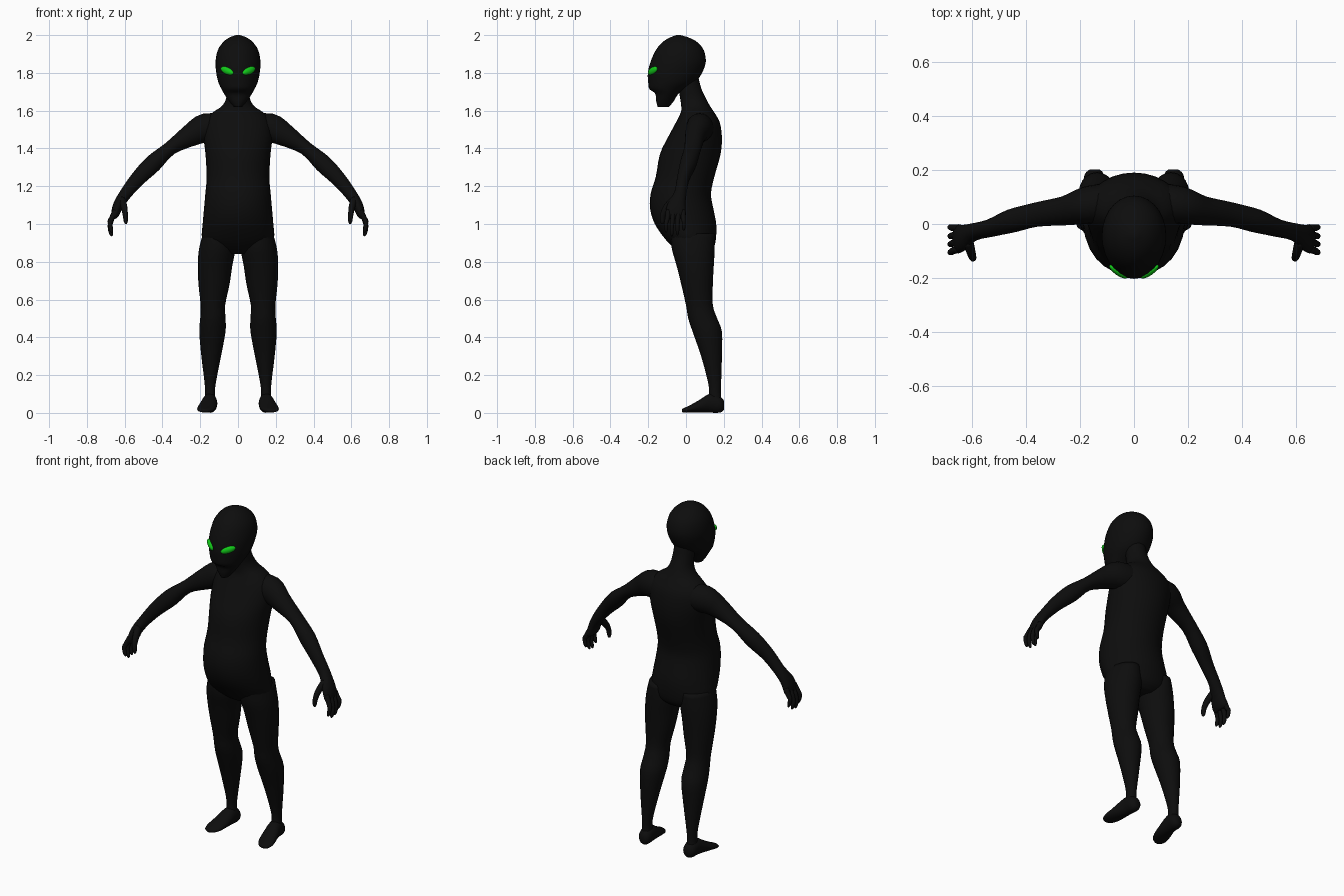
import bpy, bmesh, math
from mathutils import Vector

X, Y, Z = Vector((1, 0, 0)), Vector((0, 1, 0)), Vector((0, 0, 1))


def material(name, rgb):
    m = bpy.data.materials.new(name)
    m.diffuse_color = (*rgb, 1)
    return m


black = material("skin_black", (0.004, 0.004, 0.004))
green = material("eye_green", (0.006, 0.6, 0.01))


def smooth_path(rings, steps):
    """Catmull-Rom interpolation through the ring parameters."""
    r = [rings[0], *rings, rings[-1]]
    out = []
    for i in range(1, len(r) - 2):
        for s in range(steps):
            t = s / steps
            out.append([0.5 * (2 * b + (c - a) * t + (2 * a - 5 * b + 4 * c - d) * t * t
                               + (3 * b - a - 3 * c + d) * t ** 3)
                        for a, b, c, d in zip(r[i - 1], r[i], r[i + 1], r[i + 2])])
    return out + [list(rings[-1])]


def finish(ob, mat, mirror):
    ob.data.materials.append(mat)
    if mirror:
        ob.modifiers.new("mirror", 'MIRROR')
    for p in ob.data.polygons:
        p.use_smooth = True
    return ob


def loft(name, rings, axes=None, sides=20, steps=3, mirror=False):
    """Skin over elliptical rings (x, y, z, half_u, half_v).
    Without fixed axes the rings stand across the path."""
    rings = smooth_path(rings, steps)
    bm = bmesh.new()
    loops = []
    for i, (x, y, z, hu, hv) in enumerate(rings):
        if axes:
            u, v = axes
        else:
            a = Vector(rings[max(i - 1, 0)][:3])
            b = Vector(rings[min(i + 1, len(rings) - 1)][:3])
            t = (b - a).normalized()
            u = Y.cross(t).normalized()
            v = t.cross(u)
        c = Vector((x, y, z))
        loops.append([bm.verts.new(c + u * hu * math.cos(k * math.tau / sides)
                                   + v * hv * math.sin(k * math.tau / sides))
                      for k in range(sides)])
    for a, b in zip(loops, loops[1:]):
        for k in range(sides):
            j = (k + 1) % sides
            bm.faces.new((a[k], a[j], b[j], b[k]))
    bm.faces.new(loops[0])
    bm.faces.new(loops[-1])
    bmesh.ops.recalc_face_normals(bm, faces=bm.faces)
    me = bpy.data.meshes.new(name)
    bm.to_mesh(me)
    bm.free()
    ob = bpy.data.objects.new(name, me)
    bpy.context.collection.objects.link(ob)
    return finish(ob, black, mirror)


def upright(profile):
    """Rows of (z, half width, front y, back y) to centred rings."""
    return [(0, (f + b) / 2, z, w, (b - f) / 2) for z, w, f, b in profile]


# Torso and neck
loft("torso", upright([
    (0.84, 0.08, -0.02, 0.11), (0.87, 0.15, -0.06, 0.145), (0.92, 0.19, -0.11, 0.158),
    (1.00, 0.187, -0.165, 0.16), (1.08, 0.18, -0.19, 0.145), (1.16, 0.173, -0.187, 0.132),
    (1.25, 0.166, -0.16, 0.15), (1.37, 0.172, -0.138, 0.183), (1.46, 0.182, -0.095, 0.19),
    (1.54, 0.175, -0.052, 0.178), (1.59, 0.135, -0.028, 0.15), (1.62, 0.09, -0.025, 0.13),
    (1.66, 0.064, -0.03, 0.108), (1.72, 0.058, -0.04, 0.08), (1.80, 0.055, -0.05, 0.06)]),
    (X, Y), sides=28)

# Head with receding chin
loft("head", upright([
    (1.62, 0.022, -0.150, -0.09), (1.65, 0.047, -0.158, -0.065), (1.69, 0.074, -0.163, -0.04),
    (1.715, 0.088, -0.194, 0.0), (1.75, 0.104, -0.200, 0.05), (1.80, 0.115, -0.202, 0.085),
    (1.86, 0.119, -0.187, 0.105), (1.92, 0.107, -0.160, 0.094), (1.96, 0.081, -0.127, 0.063),
    (1.985, 0.050, -0.09, 0.02), (2.0, 0.012, -0.05, -0.028)]), (X, Y), sides=28)

# Slanted eyes
for side, label in ((1, "left"), (-1, "right")):
    bpy.ops.mesh.primitive_uv_sphere_add(
        segments=16, ring_count=10, radius=1, location=(side * 0.058, -0.176, 1.811),
        rotation=(0, -side * math.radians(20), side * math.radians(35)))
    eye = bpy.context.object
    eye.name = label + "_eye"
    eye.scale = (0.043, 0.014, 0.019)
    finish(eye, green, False)

# Legs: z, inner x, outer x, front y, back y
leg = [(0.95, 0.03, 0.185, -0.08, 0.15), (0.87, 0.015, 0.206, -0.075, 0.152),
       (0.78, 0.030, 0.213, -0.05, 0.147), (0.68, 0.045, 0.209, -0.025, 0.142),
       (0.57, 0.068, 0.198, 0.0, 0.142), (0.50, 0.066, 0.200, 0.012, 0.165),
       (0.43, 0.066, 0.205, 0.035, 0.19), (0.30, 0.090, 0.194, 0.08, 0.19),
       (0.16, 0.117, 0.177, 0.117, 0.186), (0.10, 0.122, 0.175, 0.122, 0.184),
       (0.05, 0.115, 0.18, 0.115, 0.19)]
loft("legs", [((i + o) / 2, (f + b) / 2, z, (o - i) / 2, (b - f) / 2)
              for z, i, o, f, b in leg], (X, Y), mirror=True)

# Feet, heel to toe
loft("feet", [(0.145, 0.202, 0.040, 0.018, 0.022), (0.147, 0.182, 0.044, 0.036, 0.042),
              (0.150, 0.130, 0.052, 0.040, 0.051), (0.160, 0.070, 0.035, 0.047, 0.033),
              (0.170, 0.020, 0.021, 0.047, 0.019), (0.176, -0.010, 0.014, 0.034, 0.012),
              (0.178, -0.022, 0.012, 0.016, 0.007)], (X, Z), mirror=True)

# Arms and palms
loft("arms", [(0.08, 0.08, 1.505, 0.070, 0.07), (0.17, 0.07, 1.508, 0.078, 0.07),
              (0.25, 0.05, 1.470, 0.060, 0.055), (0.36, 0.035, 1.400, 0.037, 0.045),
              (0.45, 0.012, 1.320, 0.047, 0.044), (0.53, -0.015, 1.240, 0.040, 0.033),
              (0.595, -0.03, 1.160, 0.032, 0.033), (0.633, -0.05, 1.100, 0.028, 0.048),
              (0.651, -0.055, 1.050, 0.021, 0.054), (0.655, -0.055, 1.030, 0.010, 0.044)],
     mirror=True)

# Curled fingers
for n, (y0, y1, drop) in enumerate([(-0.092, -0.105, 0.02), (-0.066, -0.075, 0.0),
                                    (-0.040, -0.045, 0.005), (-0.016, -0.012, 0.03)]):
    loft(f"finger_{n + 1}", [
        (0.648, y0, 1.07, 0.015, 0.014), (0.668, (y0 + y1) / 2, 1.03, 0.014, 0.013),
        (0.678, y1, 0.985 + drop, 0.012, 0.011), (0.672, y1, 0.95 + drop, 0.010, 0.009),
        (0.667, y1, 0.936 + drop, 0.004, 0.004)], sides=10, mirror=True)

# Thumbs
loft("thumbs", [(0.615, -0.06, 1.13, 0.020, 0.022), (0.603, -0.10, 1.09, 0.017, 0.020),
                (0.597, -0.122, 1.05, 0.014, 0.015), (0.594, -0.125, 1.015, 0.011, 0.012),
                (0.593, -0.123, 1.0, 0.005, 0.005)], sides=10, mirror=True)
